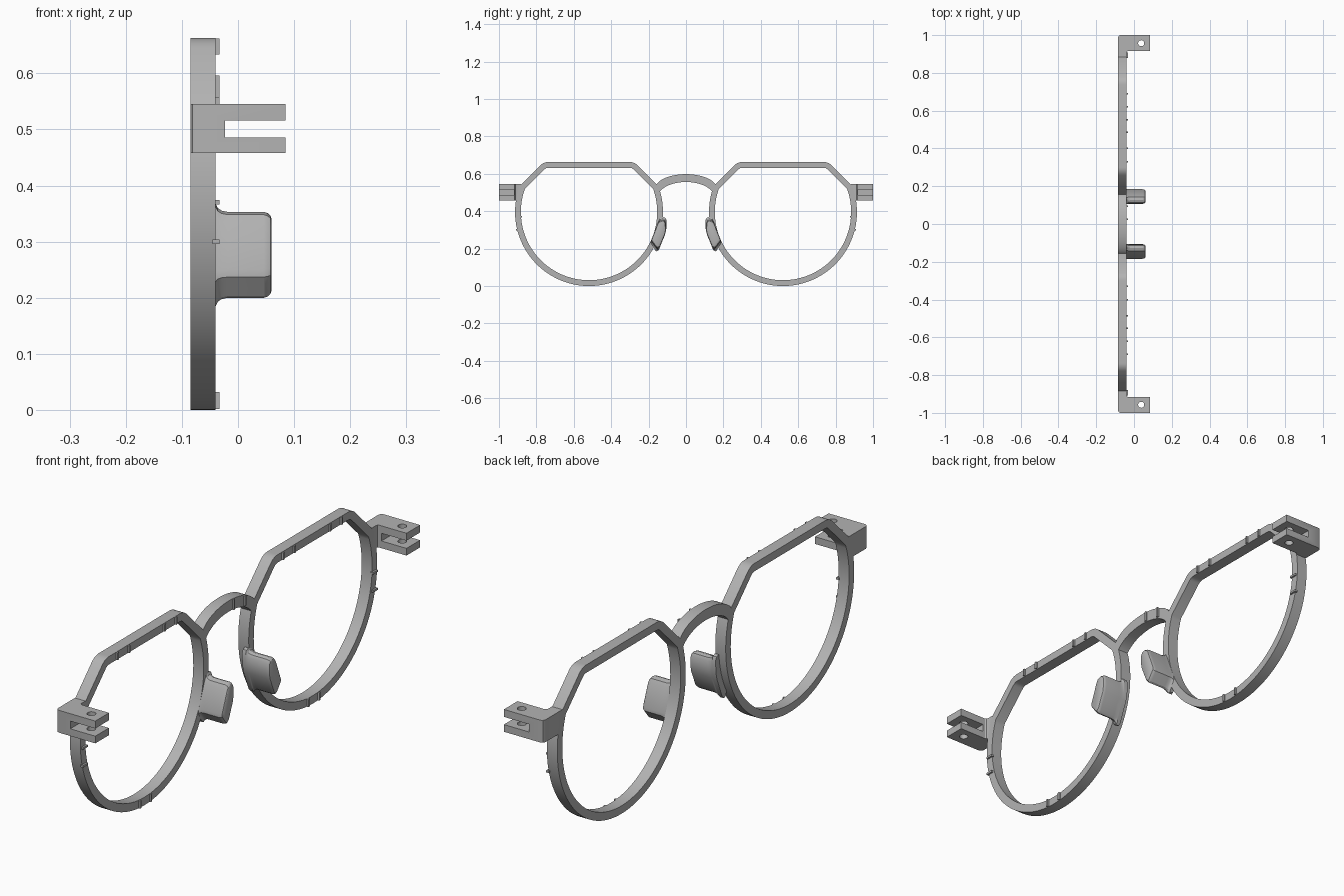
import bpy, bmesh
from math import sin, cos, radians, pi
from mathutils import Vector

cube = bpy.data.objects.get("Cube")
if cube:
    bpy.data.objects.remove(cube, do_unlink=True)

grey = bpy.data.materials.new("frame grey")
grey.use_nodes = True
grey.diffuse_color = (0.45, 0.45, 0.45, 1)
grey.node_tree.nodes["Principled BSDF"].inputs["Base Color"].default_value = (0.45, 0.45, 0.45, 1)

FRONT, BACK = -0.085, -0.04      # frame thickness along x
LENS_Y, LENS_Z, RADIUS = 0.5185, 0.3955, 0.3955
RIM = 0.031


def loft(name, rings, closed=False):
    """Skin a row of equal rings; cap the ends unless it closes on itself."""
    bm = bmesh.new()
    loops = [[bm.verts.new(p) for p in ring] for ring in rings]
    pairs = list(zip(loops, loops[1:]))
    if closed:
        pairs.append((loops[-1], loops[0]))
    else:
        bm.faces.new(loops[0])
        bm.faces.new(loops[-1])
    for a, b in pairs:
        n = len(a)
        for i in range(n):
            j = (i + 1) % n
            bm.faces.new((a[i], a[j], b[j], b[i]))
    bmesh.ops.recalc_face_normals(bm, faces=bm.faces)
    mesh = bpy.data.meshes.new(name)
    bm.to_mesh(mesh)
    bm.free()
    obj = bpy.data.objects.new(name, mesh)
    bpy.context.collection.objects.link(obj)
    mesh.materials.append(grey)
    return obj


def slab(name, outline, x0, x1):
    return loft(name, [[(x, y, z) for y, z in outline] for x in (x0, x1)])


def smooth(obj):
    bpy.ops.object.select_all(action='DESELECT')
    obj.select_set(True)
    bpy.context.view_layer.objects.active = obj
    bpy.ops.object.shade_smooth_by_angle(angle=radians(30))


def cut(obj, cutter):
    mod = obj.modifiers.new("cut", 'BOOLEAN')
    mod.operation, mod.solver, mod.object = 'DIFFERENCE', 'EXACT', cutter
    bpy.context.view_layer.objects.active = obj
    bpy.ops.object.modifier_apply(modifier=mod.name)
    bpy.data.objects.remove(cutter, do_unlink=True)


def rim_outline():
    """Round lens outline with a flat top and two rounded chamfer corners."""
    join, corner, cy, cz = 20.8, 0.06, 0.2176, 0.2075
    pts = [(cy + corner * cos(radians(a)), cz + corner * sin(radians(a)))
           for a in range(90, 44, -9)]
    steps = 72
    for i in range(steps + 1):
        a = radians(join - (180 + 2 * join) * i / steps)
        pts.append((RADIUS * cos(a), RADIUS * sin(a)))
    pts += [(-cy + corner * cos(radians(a)), cz + corner * sin(radians(a)))
            for a in range(135, 89, -9)]
    return [Vector(p) for p in pts]


def inset(pts, d):
    """Mitred inward offset of a clockwise outline."""
    out = []
    for i, p in enumerate(pts):
        e0 = (p - pts[i - 1]).normalized()
        e1 = (pts[(i + 1) % len(pts)] - p).normalized()
        n0, n1 = Vector((e0.y, -e0.x)), Vector((e1.y, -e1.x))
        m = (n0 + n1).normalized()
        out.append(p + m * d / m.dot(n0))
    return out


outer = rim_outline()
inner = inset(outer, RIM)


def rib(name, y, z, dy, dz):
    """Thin raised rib across the back of the frame."""
    slab(name, [(y - dy, z - dz), (y + dy, z - dz), (y + dy, z + dz), (y - dy, z + dz)],
         BACK - 0.005, BACK + 0.007)


for side, s in (("left", 1), ("right", -1)):
    # Lens rim
    rings = [[(x, s * LENS_Y + p.x, LENS_Z + p.y) for p in loop]
             for loop, x in ((outer, FRONT), (outer, BACK), (inner, BACK), (inner, FRONT))]
    smooth(loft(side + "_rim", rings, closed=True))

    # Hinge block with forked tip and pin hole
    plan = [(FRONT, 0.883), (FRONT, 0.987), (-0.081, 0.996), (-0.072, 1.0), (0.085, 1.0),
            (0.085, 0.916), (-0.032, 0.916), (-0.038, 0.912), (BACK, 0.906), (BACK, 0.883)]
    hinge = loft(side + "_hinge", [[(x, s * y, z) for x, y in plan] for z in (0.458, 0.545)])
    slot = slab("slot_cutter", [(s * y, z) for y, z in
                ((0.85, 0.486), (1.1, 0.486), (1.1, 0.516), (0.85, 0.516))], -0.023, 0.2)
    cut(hinge, slot)
    hole = [[(0.038 + 0.016 * cos(a * pi / 12), s * 0.957 + 0.016 * sin(a * pi / 12), z)
             for a in range(24)] for z in (0.4, 0.6)]
    cut(hinge, loft("hole_cutter", hole))
    smooth(hinge)

    # Nose pad: slanted section flaring into the rim, rounded at the tip
    section = [(0.108, 0.338), (0.114, 0.349), (0.126, 0.353), (0.143, 0.348), (0.151, 0.335),
               (0.184, 0.25), (0.184, 0.237), (0.158, 0.203), (0.15, 0.2), (0.14, 0.208),
               (0.112, 0.275), (0.107, 0.3)]
    yc, zc = 0.145, 0.277
    rings = []
    for x, flare, k in ((-0.055, 1.2, 1), (BACK, 1.2, 1), (-0.036, 1.09, 1), (-0.029, 1.03, 1),
                        (-0.018, 1, 1), (0.046, 1, 1), (0.053, 1, 0.97), (0.058, 1, 0.91),
                        (0.06, 1, 0.82)):
        ring = []
        for y, z in section:
            rise = (z - zc) * (flare - 1)
            ring.append((x, s * (yc + (y - yc) * k - 0.35 * rise), zc + (z - zc) * k + rise))
        rings.append(ring)
    smooth(loft(side + "_nose_pad", rings))

    # Ribs in pairs on the top, bottom and outer side of the rim
    for i, y in enumerate((0.33, 0.4, 0.62, 0.69)):
        rib(f"{side}_top_rib_{i}", s * y, 0.648, 0.004, 0.014)
    for i, y in enumerate((0.485, 0.552)):
        rib(f"{side}_bottom_rib_{i}", s * y, 0.017, 0.004, 0.015)
    for i, z in enumerate((0.3, 0.37)):
        rib(f"{side}_side_rib_{i}", s * 0.893, z, 0.015, 0.004)

# Bridge arch
turns = [radians(a) for a in range(-75, 76, 5)]
arch = [(0.165 * sin(t), 0.52 + 0.078 * cos(t)) for t in turns]
arch += [(0.15 * sin(t), 0.475 + 0.081 * cos(t)) for t in reversed(turns)]
smooth(slab("bridge", arch, FRONT, BACK))
for i, y in enumerate((0.026, 0.094)):
    rib(f"bridge_rib_{i}", y, 0.576 - 0.012 * i, 0.004, 0.02)
